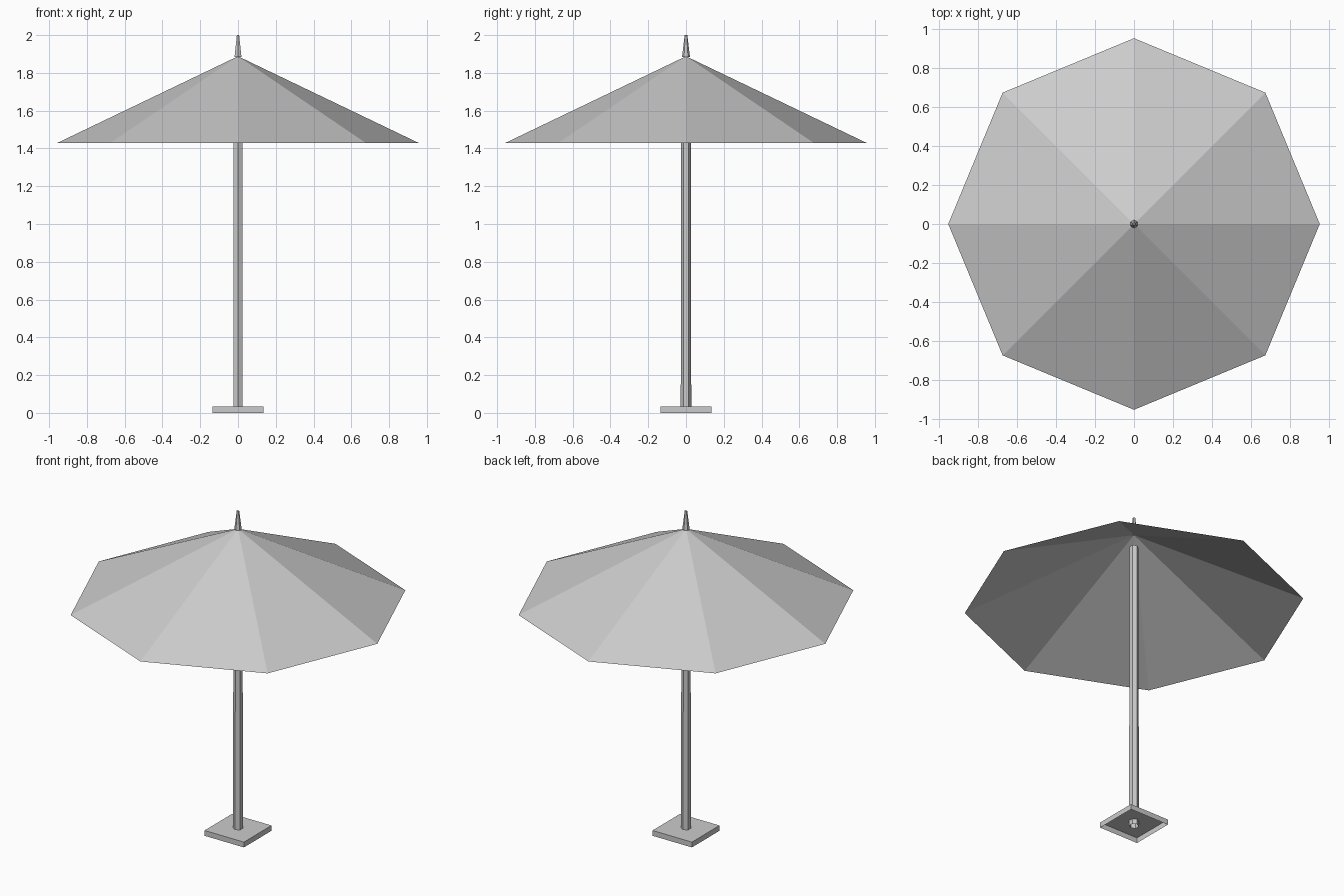
import bpy, bmesh, math

cube = bpy.data.objects.get("Cube")
if cube:
    bpy.data.objects.remove(cube, do_unlink=True)

# One plain grey for every part
grey = bpy.data.materials.new("light_grey")
grey.use_nodes = True
colour = (0.6, 0.6, 0.6, 1)
grey.diffuse_color = colour
grey.node_tree.nodes["Principled BSDF"].inputs["Base Color"].default_value = colour


def tapered(name, sides, r_low, r_high, z_low, z_high, turn=0.0, cap=False):
    """Flat-shaded prism, cone or frustum, open below and optionally capped on top."""
    bm = bmesh.new()

    def ring(r, z):
        angles = [turn + math.tau * i / sides for i in range(sides)]
        return [bm.verts.new((r * math.cos(a), r * math.sin(a), z)) for a in angles]

    low = ring(r_low, z_low)
    high = ring(r_high, z_high) if r_high else [bm.verts.new((0, 0, z_high))]
    for i in range(sides):
        j = (i + 1) % sides
        if r_high:
            bm.faces.new((low[i], low[j], high[j], high[i]))
        else:
            bm.faces.new((low[i], low[j], high[0]))
    if cap:
        bm.faces.new(high)
    mesh = bpy.data.meshes.new(name)
    bm.to_mesh(mesh)
    bm.free()
    mesh.materials.append(grey)
    obj = bpy.data.objects.new(name, mesh)
    bpy.context.collection.objects.link(obj)
    return obj


# Square foot plate, hollow underneath
foot = 0.135 * math.sqrt(2)
tapered("base_plate", 4, foot, foot, 0, 0.033, math.pi / 4, cap=True)

# Slim six-sided pole, slightly narrower at the top
tapered("pole", 6, 0.028, 0.0255, 0, 1.81, math.pi / 2)

# Eight-panel canopy as a single thin sheet
tapered("canopy", 8, 0.955, 0, 1.43, 1.888)

# Pointed tip
tapered("finial", 6, 0.021, 0.007, 1.885, 2.0, math.pi / 2, cap=True)
